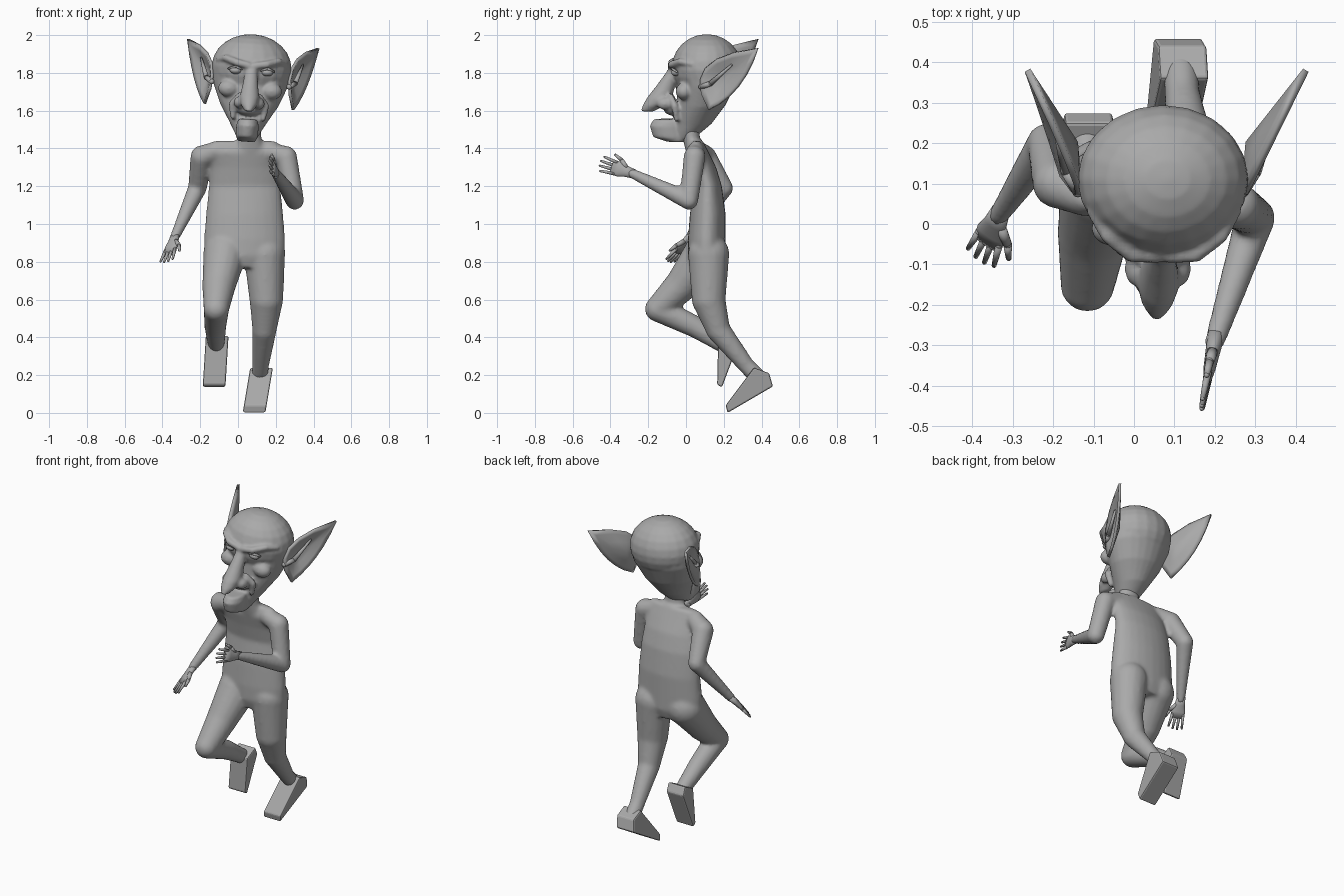
import bpy, bmesh, math
from mathutils import Vector, Matrix

cube = bpy.data.objects.get("Cube")
if cube:
    bpy.data.objects.remove(cube, do_unlink=True)

GREY = (.4, .4, .4, 1)
skin = bpy.data.materials.new("grey_skin")
skin.use_nodes = True
skin.diffuse_color = GREY
skin.node_tree.nodes["Principled BSDF"].inputs["Base Color"].default_value = GREY


def finish(name, bm, matrix=None, voxel=0, soften=0, smooth=True):
    """Turn a bmesh into an object, optionally fusing its overlapping pieces."""
    bmesh.ops.recalc_face_normals(bm, faces=bm.faces)
    mesh = bpy.data.meshes.new(name)
    bm.to_mesh(mesh)
    bm.free()
    mesh.materials.append(skin)
    for polygon in mesh.polygons:
        polygon.use_smooth = smooth
    ob = bpy.data.objects.new(name, mesh)
    bpy.context.collection.objects.link(ob)
    if matrix:
        ob.matrix_world = matrix
    if voxel:
        fuse = ob.modifiers.new("fuse", 'REMESH')
        fuse.mode = 'VOXEL'
        fuse.voxel_size = voxel
        fuse.use_smooth_shade = True
        soft = ob.modifiers.new("soften", 'SMOOTH')
        soft.factor = .5
        soft.iterations = soften
    return ob


def loft(bm, x, sections, sides=24):
    """Stack level elliptical rings, each given as (y, z, half width, half depth)."""
    rings = []
    for y, z, width, depth in sections:
        angles = [math.tau * k / sides for k in range(sides)]
        rings.append([bm.verts.new((x + width * math.cos(a), y + depth * math.sin(a), z))
                      for a in angles])
    for low, high in zip(rings, rings[1:]):
        for k in range(sides):
            j = (k + 1) % sides
            bm.faces.new((low[k], low[j], high[j], high[k]))
    bm.faces.new(rings[0])
    bm.faces.new(rings[-1])


def ball(bm, centre, radii):
    matrix = Matrix.Translation(centre) @ Matrix.Diagonal((*radii, 1))
    bmesh.ops.create_uvsphere(bm, u_segments=20, v_segments=12, radius=1, matrix=matrix)


def chain(bm, *stops, flip=1):
    """Tapered round limb through (x, y, z, radius) stops, with a ball at each joint."""
    joints = [(Vector((flip * x, y, z)), r) for x, y, z, r in stops]
    for centre, r in joints:
        ball(bm, centre, (r, r, r))
    for (start, r), (end, q) in zip(joints, joints[1:]):
        span = end - start
        turn = span.to_track_quat('Z', 'Y').to_matrix().to_4x4()
        bmesh.ops.create_cone(bm, cap_ends=True, segments=16, radius1=r, radius2=q,
                              depth=span.length,
                              matrix=Matrix.Translation((start + end) / 2) @ turn)


# Body: torso, neck, legs and arms fused into one skin
bm = bmesh.new()
loft(bm, .035, [(.11, .77, .17, .08), (.11, .83, .215, .1), (.11, .92, .215, .1),
                (.115, 1.05, .205, .095), (.115, 1.2, .19, .075), (.09, 1.3, .185, .07),
                (.06, 1.38, .2, .06), (.055, 1.44, .17, .035)])
loft(bm, .06, [(.05, 1.38, .09, .05), (.03, 1.44, .065, .045), (.02, 1.52, .06, .05)])
# Left leg pushing off, right leg bent
chain(bm, (.14, .12, .84, .11), (.15, .12, .6, .09), (.14, .17, .44, .065),
      (.12, .32, .25, .044), (.115, .38, .19, .045))
chain(bm, (-.07, .1, .84, .115), (-.1, -.02, .68, .09), (-.115, -.15, .55, .068),
      (-.12, .05, .455, .058), (-.115, .2, .36, .045))
# Left arm reaching forward, right arm swung back
chain(bm, (.18, .05, 1.38, .05), (.255, .045, 1.355, .058), (.3, .015, 1.125, .05),
      (.2, -.29, 1.27, .026))
chain(bm, (-.12, .07, 1.385, .052), (-.19, .1, 1.355, .062), (-.215, .2, 1.19, .05),
      (-.335, .02, .93, .026))
finish("body", bm, voxel=.011, soften=7)


# Feet: wedge hulls from a side outline of (y, z), drifting sideways from heel to toe
def foot(name, heel_x, toe_x, outline):
    bm = bmesh.new()
    top = max(z for y, z in outline)
    for y, z in outline:
        x = toe_x + (heel_x - toe_x) * z / top
        for half_width in (-.06, .06):
            bm.verts.new((x + half_width, y, z))
    bmesh.ops.convex_hull(bm, input=bm.verts[:])
    bmesh.ops.dissolve_limit(bm, angle_limit=.02, verts=bm.verts[:], edges=bm.edges[:])
    bevel = finish(name, bm, smooth=False).modifiers.new("soft_edges", 'BEVEL')
    bevel.width = .008
    bevel.segments = 2


foot("left_foot", .125, .085, [(.46, .14), (.44, .21), (.36, .24), (.31, .17), (.21, .04), (.22, 0)])
foot("right_foot", -.11, -.135, [(.275, .36), (.25, .41), (.17, .37), (.165, .15), (.19, .135), (.24, .27)])


# Hands: built along z with the thumb towards x, then aimed from the wrist
def hand(name, wrist, tip, thumb_side):
    bm = bmesh.new()
    loft(bm, 0, [(0, -.02, .024, .022), (0, .03, .03, .018), (0, .07, .04, .015), (0, .11, .038, .009)])
    for k in range(4):
        spread = (k - 1.5) * .02
        reach = .178 - .01 * abs(k - 1.5)
        chain(bm, (spread, 0, .09, .01), (spread * 1.3, 0, reach, .006))
    chain(bm, (.015, 0, .03, .014), (.05, 0, .07, .011), (.066, 0, .11, .007))
    along = (Vector(tip) - Vector(wrist)).normalized()
    across = Vector(thumb_side)
    across = (across - along * across.dot(along)).normalized()
    aim = Matrix((across, along.cross(across), along)).transposed().to_4x4()
    finish(name, bm, Matrix.Translation(wrist) @ aim)


hand("left_hand", (.2, -.29, 1.27), (.165, -.465, 1.325), (0, .3, 1))
hand("right_hand", (-.335, .02, .93), (-.39, -.11, .775), (.8, -.5, .2))

# Head parts are symmetric about x = 0, then tilted and shifted together
pivot = Vector((0, 0, 1.8))
tilt = (Matrix.Translation(pivot + Vector((.07, 0, 0))) @ Matrix.Rotation(math.radians(4), 4, 'Y')
        @ Matrix.Translation(-pivot))

bm = bmesh.new()
# Cranium and tapering face
ball(bm, (0, .11, 1.83), (.212, .185, .175))
loft(bm, 0, [(-.015, 1.45, .05, .055), (.035, 1.53, .095, .1), (.08, 1.63, .155, .13),
             (.11, 1.74, .2, .155), (.11, 1.83, .212, .185)])
# Long hooked nose
loft(bm, 0, [(-.205, 1.595, .02, .035), (-.17, 1.63, .044, .058), (-.14, 1.67, .052, .065),
             (-.108, 1.73, .042, .05), (-.072, 1.8, .033, .035), (-.05, 1.86, .03, .02)])
# Upper lip and jutting chin
ball(bm, (0, -.06, 1.61), (.07, .06, .038))
loft(bm, 0, [(-.045, 1.435, .045, .055), (-.085, 1.46, .058, .09), (-.1, 1.52, .06, .092),
             (-.095, 1.555, .05, .075)])
for side in (-1, 1):
    # Nostril wings, cheekbones, smile folds and slanted brows
    ball(bm, (side * .052, -.11, 1.64), (.03, .045, .032))
    ball(bm, (side * .115, -.01, 1.71), (.055, .045, .045))
    chain(bm, (.055, -.08, 1.68, .014), (.09, -.06, 1.63, .018), (.08, -.05, 1.56, .014), flip=side)
    chain(bm, (.015, -.08, 1.838, .018), (.08, -.075, 1.85, .02), (.14, -.03, 1.87, .018),
          (.18, .03, 1.86, .012), flip=side)
finish("head", bm, tilt, voxel=.009, soften=3)


def bend(start, control, end, t):
    return start.lerp(control, t).lerp(control.lerp(end, t), t)


STEPS = 6
for side, label in ((1, "left"), (-1, "right")):
    # Eyes and upper lids
    bm = bmesh.new()
    ball(bm, (side * .083, -.052, 1.808), (.032, .026, .02))
    finish(label + "_eye", bm, tilt)
    bm = bmesh.new()
    chain(bm, (.045, -.062, 1.815, .006), (.083, -.074, 1.828, .007), (.12, -.05, 1.815, .006), flip=side)
    finish(label + "_eyelid", bm, tilt)

    # Pointed cupped ear: two curved edges from lobe to tip around a hollow
    lobe, tip, front, rear, hollow = (Vector((side * x, y, z)) for x, y, z in (
        (.235, .12, 1.62), (.345, .38, 1.955), (.14, -.05, 1.89), (.3, .3, 1.71), (.215, .2, 1.78)))
    rim = [bend(lobe, front, tip, k / STEPS) for k in range(STEPS)]
    rim += [bend(tip, rear, lobe, k / STEPS) for k in range(STEPS)]
    bm = bmesh.new()
    rows = [[bm.verts.new(p.lerp(hollow, f)) for p in rim] for f in (0, .2, .55)]
    centre = bm.verts.new(hollow)
    for k in range(len(rim)):
        j = (k + 1) % len(rim)
        for outer, inner in zip(rows, rows[1:]):
            bm.faces.new((outer[k], outer[j], inner[j], inner[k]))
        bm.faces.new((rows[-1][k], rows[-1][j], centre))
    shell = finish(label + "_ear", bm, tilt).modifiers.new("shell", 'SOLIDIFY')
    shell.thickness = .016
    shell.offset = 0
    # Inner ear fold
    bm = bmesh.new()
    chain(bm, (.205, .08, 1.74, .014), (.235, .13, 1.76, .014), (.27, .24, 1.86, .006), flip=side)
    finish(label + "_ear_fold", bm, tilt)
